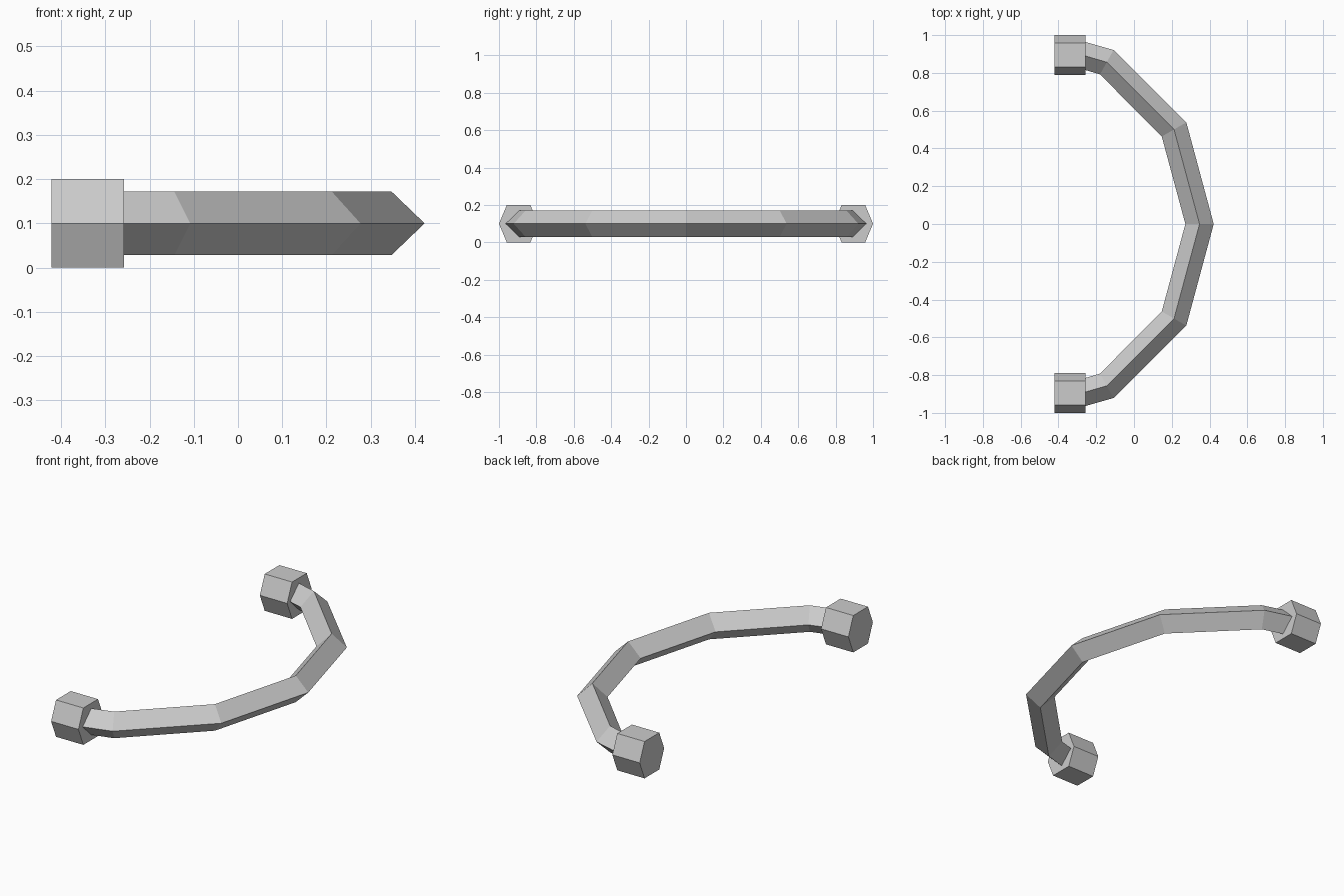
import bpy, bmesh

cube = bpy.data.objects.get("Cube")
if cube:
    bpy.data.objects.remove(cube, do_unlink=True)

grey = bpy.data.materials.new("plain_grey")
grey.use_nodes = True
grey.diffuse_color = (0.6, 0.6, 0.6, 1)
grey.node_tree.nodes["Principled BSDF"].inputs["Base Color"].default_value = (0.6, 0.6, 0.6, 1)

MID_Z = 0.1


def loft(name, rings):
    """Skin a row of matching rings and cap both ends."""
    bm = bmesh.new()
    loops = [[bm.verts.new(p) for p in ring] for ring in rings]
    n = len(loops[0])
    for a, b in zip(loops, loops[1:]):
        for i in range(n):
            j = (i + 1) % n
            bm.faces.new((a[i], a[j], b[j], b[i]))
    bm.faces.new(loops[0])
    bm.faces.new(loops[-1])
    bmesh.ops.recalc_face_normals(bm, faces=bm.faces)
    mesh = bpy.data.meshes.new(name)
    bm.to_mesh(mesh)
    bm.free()
    mesh.materials.append(grey)
    obj = bpy.data.objects.new(name, mesh)
    bpy.context.collection.objects.link(obj)
    return obj


# Curved bar: diamond section swept along half an arc, then mirrored
outer = [(0.422, 0), (0.277, 0.538), (-0.108, 0.921), (-0.30, 0.976)]
inner = [(0.272, 0), (0.147, 0.463), (-0.18, 0.792), (-0.30, 0.828)]
half = []
for (ox, oy), (ix, iy) in zip(outer, inner):
    mx, my = (ox + ix) / 2, (oy + iy) / 2
    half.append([(ox, oy, MID_Z), (mx, my, MID_Z + 0.072),
                 (ix, iy, MID_Z), (mx, my, MID_Z - 0.072)])
mirrored = [[(x, -y, z) for x, y, z in ring] for ring in half[:0:-1]]
loft("curved_bar", mirrored + half)

# Hexagonal end blocks
hexagon = [(0.105, 0), (0.063, 0.1), (-0.063, 0.1),
           (-0.105, 0), (-0.063, -0.1), (0.063, -0.1)]
for name, side in (("front_end_block", -1), ("back_end_block", 1)):
    loft(name, [[(x, side * 0.895 + y, MID_Z + z) for y, z in hexagon]
                for x in (-0.422, -0.258)])
